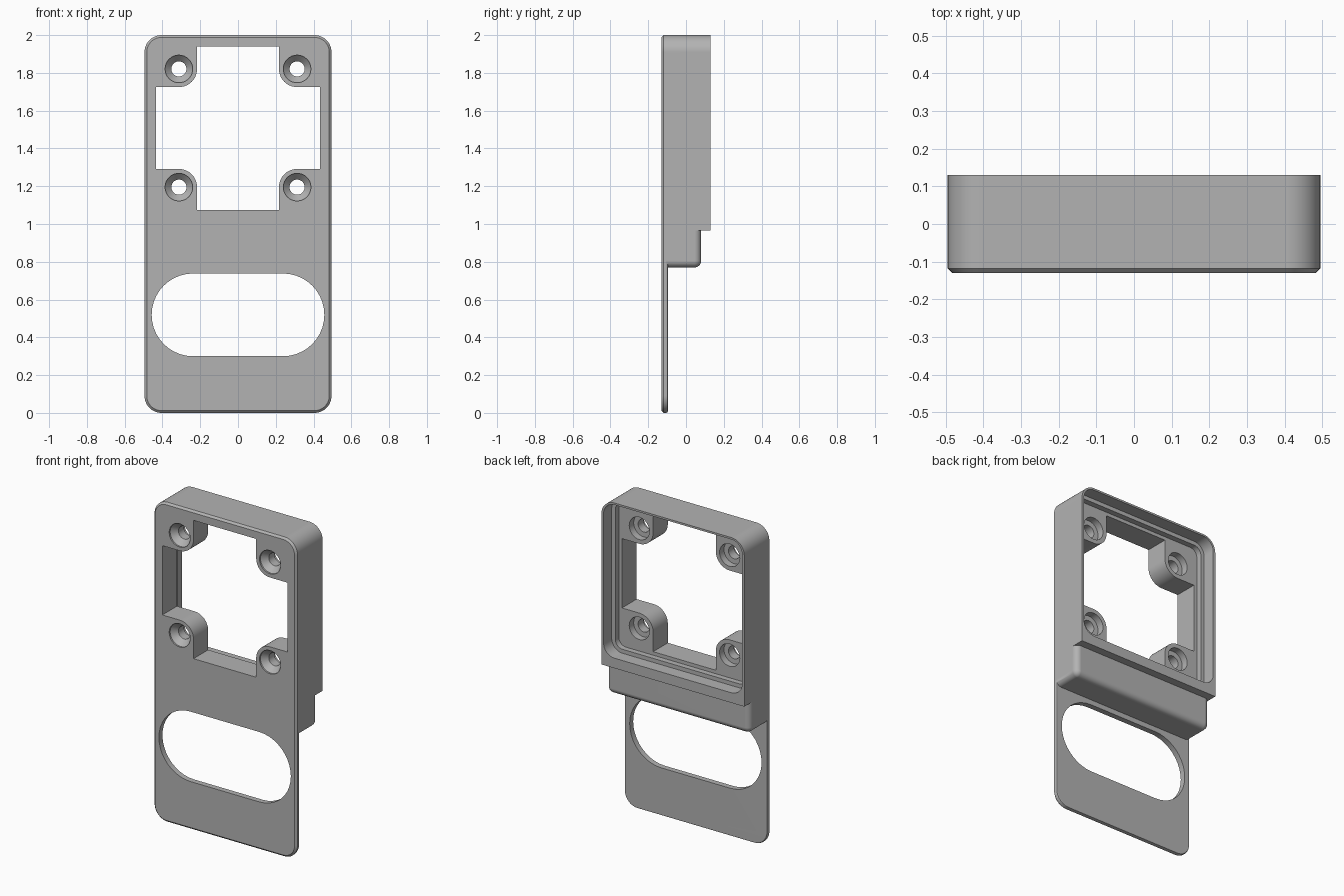
import bpy, bmesh, math

if "Cube" in bpy.data.objects:
    bpy.data.objects.remove(bpy.data.objects["Cube"], do_unlink=True)

grey = bpy.data.materials.new("plain grey")
grey.use_nodes = True
colour = (0.45, 0.45, 0.45, 1)
grey.diffuse_color = colour
grey.node_tree.nodes["Principled BSDF"].inputs["Base Color"].default_value = colour

HALF_W = 0.495      # half width of the whole frame
MID = 1.508         # height of the window centre
FRONT, BACK = -0.13, 0.13


def arc(cx, cz, r, start, end, steps=10):
    """Points on an arc, angles in degrees."""
    angles = [math.radians(start + (end - start) * i / steps) for i in range(steps + 1)]
    return [(cx + r * math.cos(a), cz + r * math.sin(a)) for a in angles]


def rounded(half, z0, z1, r_top, r_bottom, inset=0.0):
    """Rectangle outline with separate top and bottom corner radii."""
    half, z0, z1 = half - inset, z0 + inset, z1 - inset
    pts = []
    for sx, top, start in ((1, True, 0), (-1, True, 90), (-1, False, 180), (1, False, 270)):
        r = r_top if top else r_bottom
        r = max(r - inset, 0) if r else 0
        cx, cz = sx * (half - r), (z1 - r if top else z0 + r)
        pts += arc(cx, cz, r, start, start + 90) if r else [(cx, cz)]
    return pts


def loft(name, sections):
    """Solid through matching outlines placed along y."""
    bm = bmesh.new()
    rings = [[bm.verts.new((x, y, z)) for x, z in pts] for y, pts in sections]
    n = len(rings[0])
    for a, b in zip(rings, rings[1:]):
        for i in range(n):
            j = (i + 1) % n
            bm.faces.new((a[i], a[j], b[j], b[i]))
    bm.faces.new(rings[0])
    bm.faces.new(rings[-1])
    bmesh.ops.recalc_face_normals(bm, faces=bm.faces)
    mesh = bpy.data.meshes.new(name)
    bm.to_mesh(mesh)
    bm.free()
    mesh.materials.append(grey)
    ob = bpy.data.objects.new(name, mesh)
    bpy.context.collection.objects.link(ob)
    return ob


def combine(base, tool, operation):
    """Apply a boolean and drop the tool object."""
    bpy.context.view_layer.objects.active = base
    mod = base.modifiers.new("boolean", "BOOLEAN")
    mod.operation, mod.solver, mod.object = operation, "EXACT", tool
    bpy.ops.object.modifier_apply(modifier=mod.name)
    bpy.data.objects.remove(tool, do_unlink=True)


# Long front plate with chamfered front and softened back edge
def plate_ring(inset):
    return rounded(HALF_W, 0, 2, 0.09, 0.09, inset)


frame = loft("mounting_frame", [
    (FRONT, plate_ring(0.012)), (FRONT + 0.012, plate_ring(0)),
    (-0.105, plate_ring(0)), (-0.098, plate_ring(0.003)), (-0.095, plate_ring(0.01))])

# Deep housing behind the upper half
housing_outline = rounded(HALF_W, 0.965, 2, 0.09, 0)
housing = loft("housing", [(-0.115, housing_outline), (BACK, housing_outline)])
combine(frame, housing, "UNION")

# Rounded step below the housing
fillet = 0.035
step_sections = [(-0.112, rounded(HALF_W, 0.77, 1.02, 0, 0.036))]
for depth, height in arc(0, 0, fillet, 0, 90, 6):
    inset = fillet - depth
    step_sections.append((0.08 - fillet + height,
                          rounded(HALF_W, 0.77, 1.02, 0, 0.036, inset)))
combine(frame, loft("step", step_sections), "UNION")

# Two stepped recesses in the back
for half, floor, radius in ((0.48, 0.05, 0.075), (0.455, 0.015, 0.05)):
    ring = rounded(half, MID - half, MID + half, radius, radius)
    combine(frame, loft("recess", [(floor, ring), (BACK + 0.1, ring)]), "DIFFERENCE")

# Cross-shaped window that leaves four rounded corner blocks
arm, reach, r = 0.217, 0.433, 0.095
quarter = [(reach, arm)] + arc(arm + r, arm + r, r, 270, 180) + [(arm, reach)]
window = []
for turn in range(4):
    c, s = round(math.cos(turn * math.pi / 2)), round(math.sin(turn * math.pi / 2))
    window += [(x * c - z * s, MID + x * s + z * c) for x, z in quarter]
combine(frame, loft("window", [(-0.3, window), (0.3, window)]), "DIFFERENCE")

# Oval handle slot
slot = rounded(0.457, 0.3, 0.738, 0.2189, 0.2189)
combine(frame, loft("slot", [(-0.3, slot), (0, slot)]), "DIFFERENCE")

# Screw holes, countersunk in front and counterbored behind
screw_profile = ((-0.14, 0.073), (-0.12, 0.073), (-0.085, 0.04),
                 (-0.03, 0.04), (-0.029, 0.07), (0.1, 0.07))
for sx in (-1, 1):
    for sz in (-1, 1):
        rings = [(y, arc(sx * 0.313, MID + sz * 0.313, rad, 0, 348.75, 31))
                 for y, rad in screw_profile]
        combine(frame, loft("screw_hole", rings), "DIFFERENCE")

# Smooth curves, crisp edges
bpy.ops.object.select_all(action="DESELECT")
frame.select_set(True)
bpy.context.view_layer.objects.active = frame
bpy.ops.object.shade_smooth_by_angle(angle=math.radians(30))
weighted = frame.modifiers.new("weighted normals", "WEIGHTED_NORMAL")
weighted.keep_sharp = True
